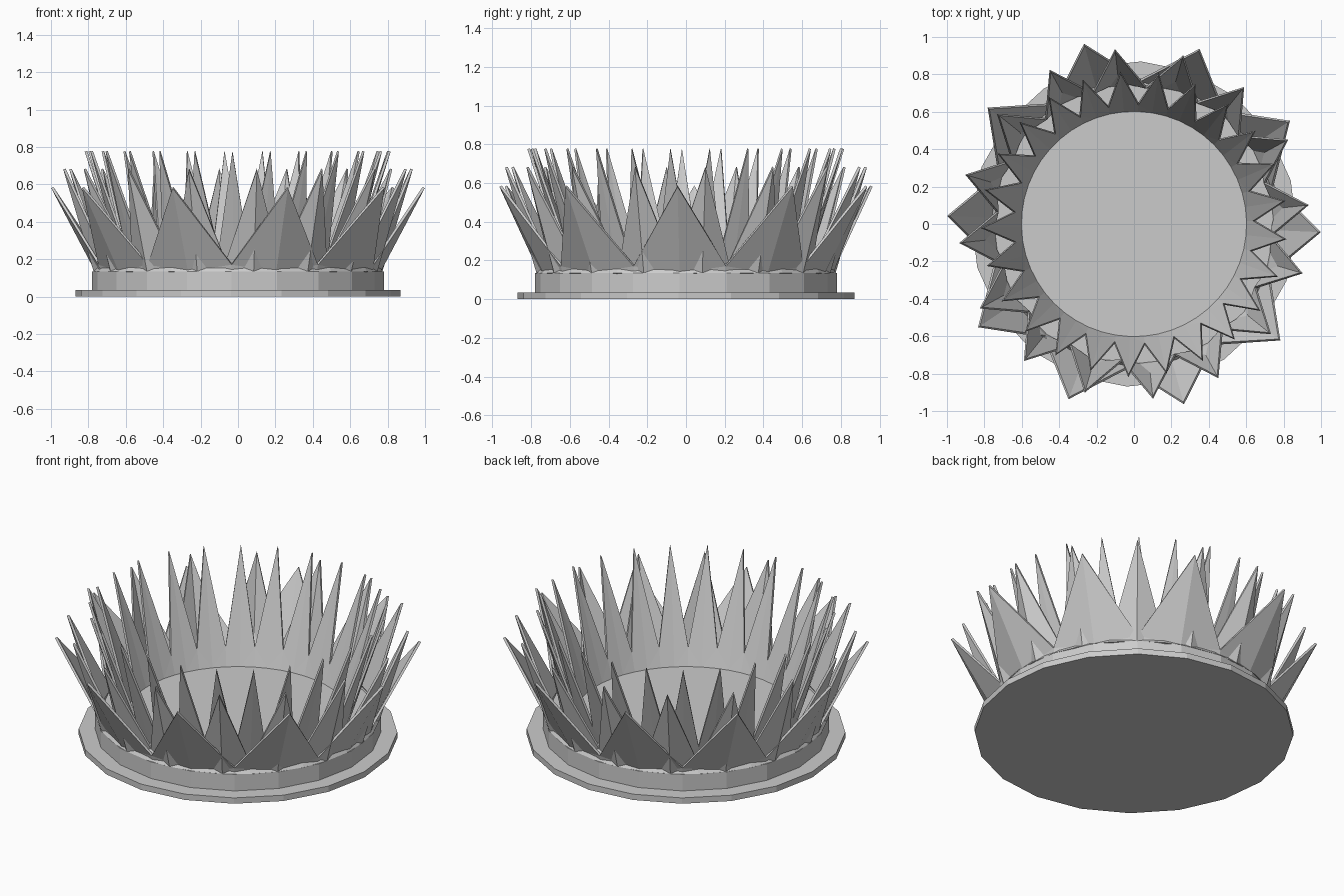
import bpy
import bmesh
from math import radians, cos, sin, tau

cube = bpy.data.objects.get("Cube")
if cube:
    bpy.data.objects.remove(cube, do_unlink=True)

# Single plain grey
grey = bpy.data.materials.new("plain grey")
grey.use_nodes = True
grey.diffuse_color = (0.6, 0.6, 0.6, 1)
grey.node_tree.nodes["Principled BSDF"].inputs["Base Color"].default_value = (0.6, 0.6, 0.6, 1)


def polar(r, a, z):
    return (r * cos(a), r * sin(a), z)


def make_object(name, bm):
    bmesh.ops.recalc_face_normals(bm, faces=bm.faces)
    mesh = bpy.data.meshes.new(name)
    bm.to_mesh(mesh)
    bm.free()
    mesh.materials.append(grey)
    obj = bpy.data.objects.new(name, mesh)
    bpy.context.collection.objects.link(obj)
    return obj


def disc(name, radius, z0, z1, sides=20, start=-2.5):
    """Closed low-poly disc."""
    bm = bmesh.new()
    angles = [radians(start) + tau * i / sides for i in range(sides)]
    low = bm.faces.new([bm.verts.new(polar(radius, a, z0)) for a in angles])
    top = bmesh.ops.extrude_face_region(bm, geom=[low])["geom"]
    verts = [v for v in top if isinstance(v, bmesh.types.BMVert)]
    bmesh.ops.translate(bm, verts=verts, vec=(0, 0, z1 - z0))
    if not any(len(f.verts) == sides and f.calc_center_median().z < z0 + 0.001 for f in bm.faces):
        bm.faces.new([v for v in bm.verts if v not in verts])
    return make_object(name, bm)


def petal_ring(name, count, start, base_r, notch, tip, thickness, base_z=0.135):
    """Band whose top alternates between low notches and tall leaning tips."""
    bm = bmesh.new()
    low, high = [], []
    for i in range(count * 2):
        a = radians(start) + tau * i / (count * 2)
        r, z = notch if i % 2 else tip
        low.append(bm.verts.new(polar(base_r, a, base_z)))
        high.append(bm.verts.new(polar(r, a, z)))
    for i in range(count * 2):
        j = (i + 1) % (count * 2)
        t, n = (j, i) if i % 2 else (i, j)
        # sloping half petal, and the short strip below the notch
        bm.faces.new((low[t], high[n], high[t]))
        bm.faces.new((low[t], low[n], high[n]))
    obj = make_object(name, bm)
    shell = obj.modifiers.new("thickness", "SOLIDIFY")
    shell.thickness = thickness
    shell.offset = -1
    return obj


# Stepped base
disc("base_plate", 0.87, 0, 0.035)
disc("base_drum", 0.78, 0.035, 0.135)
disc("inner_floor", 0.755, 0.13, 0.14)

# Three rings of pointed petals
petal_ring("outer_petals", 10, -2.5, 0.765, (0.775, 0.17), (1.0, 0.58), 0.014)
petal_ring("middle_petals", 16, 6.2, 0.777, (0.74, 0.19), (0.94, 0.68), 0.014)
petal_ring("inner_petals", 25, 8.7, 0.615, (0.65, 0.24), (0.82, 0.775), 0.014)
